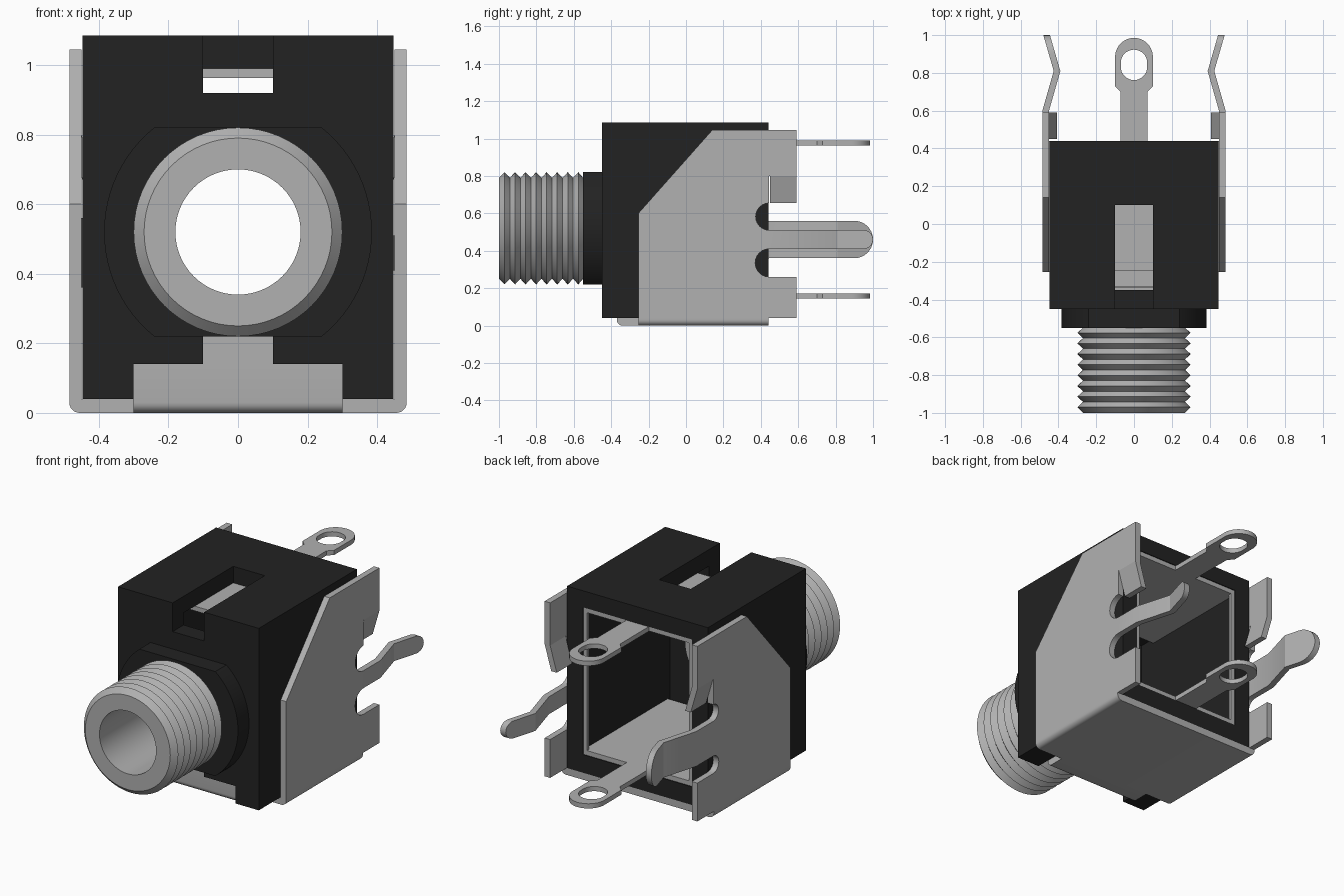
import bpy, bmesh, math
from mathutils import Vector

if "Cube" in bpy.data.objects:
    bpy.data.objects.remove(bpy.data.objects["Cube"], do_unlink=True)


def material(name, rgb):
    m = bpy.data.materials.new(name)
    m.use_nodes = True
    m.diffuse_color = (*rgb, 1)
    b = m.node_tree.nodes["Principled BSDF"]
    b.inputs["Base Color"].default_value = (*rgb, 1)
    b.inputs["Roughness"].default_value = 0.6
    return m


METAL = material("light_grey_metal", (0.44, 0.44, 0.44))
BLACK = material("black_plastic", (0.016, 0.016, 0.016))
AXIS = {"x": lambda u, v, w: (w, u, v),
        "y": lambda u, v, w: (u, w, v),
        "z": lambda u, v, w: (u, v, w)}
CZ = 0.52          # height of the socket axis
SEGS = 64


def arc(cu, cv, r, a0, a1, n=12):
    return [(cu + r * math.cos(math.radians(a0 + (a1 - a0) * i / n)),
             cv + r * math.sin(math.radians(a0 + (a1 - a0) * i / n))) for i in range(n + 1)]


def circle(cu, cv, r):
    return arc(cu, cv, r, 0, 360, SEGS)[:-1]


def finish(name, bm, mat):
    bmesh.ops.remove_doubles(bm, verts=bm.verts, dist=1e-5)
    bmesh.ops.recalc_face_normals(bm, faces=bm.faces)
    me = bpy.data.meshes.new(name)
    bm.to_mesh(me)
    bm.free()
    me.materials.clear()
    me.materials.append(mat)
    ob = bpy.data.objects.new(name, me)
    bpy.context.collection.objects.link(ob)
    return ob


def smooth(ob):
    bpy.ops.object.select_all(action="DESELECT")
    ob.select_set(True)
    bpy.context.view_layer.objects.active = ob
    bpy.ops.object.shade_smooth_by_angle(angle=math.radians(30))


def prism(name, loops, lo, hi, axis, mat, bend=None, cuts=()):
    """Extrude a flat outline (with optional holes) along an axis, then bend it in x."""
    cu = bpy.data.curves.new(name, "CURVE")
    cu.dimensions, cu.fill_mode, cu.extrude = "2D", "BOTH", abs(hi - lo) / 2
    for pts in loops:
        sp = cu.splines.new("POLY")
        sp.points.add(len(pts) - 1)
        for p, (u, v) in zip(sp.points, pts):
            p.co = (u, v, 0, 1)
        sp.use_cyclic_u = True
    tmp = bpy.data.objects.new(name + "_outline", cu)
    bpy.context.collection.objects.link(tmp)
    dg = bpy.context.evaluated_depsgraph_get()
    me = bpy.data.meshes.new_from_object(tmp.evaluated_get(dg))
    bpy.data.objects.remove(tmp, do_unlink=True)
    bpy.data.curves.remove(cu)
    bm = bmesh.new()
    bm.from_mesh(me)
    bpy.data.meshes.remove(me)
    bmesh.ops.remove_doubles(bm, verts=bm.verts, dist=1e-5)
    for v in bm.verts:
        v.co = Vector(AXIS[axis](v.co.x, v.co.y, v.co.z + (lo + hi) / 2))
    for y in cuts:
        bmesh.ops.bisect_plane(bm, geom=bm.verts[:] + bm.edges[:] + bm.faces[:],
                               plane_co=(0, y, 0), plane_no=(0, 1, 0))
    if bend:
        for v in bm.verts:
            v.co.x += bend(v.co.y)
    ob = finish(name, bm, mat)
    smooth(ob)
    return ob


def box(name, x, y, z, mat):
    bm = bmesh.new()
    bmesh.ops.create_cube(bm, size=1)
    for v in bm.verts:
        v.co = [lo + (hi - lo) * (c + 0.5) for c, (lo, hi) in zip(v.co, (x, y, z))]
    return finish(name, bm, mat)


# Housing: a box hollowed from the back, with top slot, lower notches and bore
body = box("housing", (-0.447, 0.447), (-0.45, 0.44), (0.04, 1.085), BLACK)
cutters = [
    box("cut_cavity", (-0.347, 0.347), (-0.35, 0.6), (0.144, 0.99), BLACK),
    box("cut_top_slot", (-0.1, 0.1), (-0.6, 0.1), (0.92, 1.3), BLACK),
    box("cut_lip_notch", (-0.3, 0.3), (-0.6, -0.33), (-0.1, 0.14), BLACK),
    box("cut_tab_notch", (-0.1, 0.1), (-0.6, -0.32), (-0.05, 0.22), BLACK),
    prism("cut_bore", [circle(0, CZ, 0.25)], -0.6, -0.3, "y", BLACK),
]
for c in cutters:
    c.hide_render = True
    mod = body.modifiers.new(c.name, "BOOLEAN")
    mod.operation, mod.solver, mod.object = "DIFFERENCE", "EXACT", c
dg = bpy.context.evaluated_depsgraph_get()
solid = bpy.data.meshes.new_from_object(body.evaluated_get(dg))
body.modifiers.clear()
body.data = solid
solid.materials.clear()
solid.materials.append(BLACK)
for c in cutters:
    bpy.data.objects.remove(c, do_unlink=True)

# Collar with two flats behind the thread
half = math.degrees(math.asin(0.3 / 0.385))
collar = arc(0, CZ, 0.385, -half, half, 24) + arc(0, CZ, 0.385, 180 - half, 180 + half, 24)
prism("collar", [collar, circle(0, CZ, 0.25)], -0.55, -0.45, "y", BLACK)

# Threaded barrel, turned around the socket axis
profile = [(0.18, -1.0), (0.27, -1.0)]
pitch = 0.0563
for i in range(8):
    y = -0.97 + i * pitch
    profile += [(0.3, y), (0.27, min(y + pitch / 2, -0.55))]
profile += [(0.27, -0.545), (0.25, -0.545), (0.25, -0.35), (0.18, -0.35)]
bm = bmesh.new()
rings = [[bm.verts.new((u, y, v)) for u, v in circle(0, CZ, r)] for r, y in profile]
for a, b in zip(rings, rings[1:] + rings[:1]):
    for i in range(SEGS):
        j = (i + 1) % SEGS
        bm.faces.new((a[i], a[j], b[j], b[i]))
smooth(finish("threaded_barrel", bm, METAL))

# Contact plates with eyelet terminals
for name, front, z in (("upper_contact", -0.25, 0.963), ("lower_contact", -0.33, 0.144)):
    right = [(0.347, front), (0.347, 0.435), (0.071, 0.435), (0.071, 0.7), (0.1, 0.73)]
    outline = right + arc(0, 0.885, 0.1, 0, 180, 20) + [(-x, y) for x, y in reversed(right)]
    eye = arc(0, 0.853, 0.07, 0, 180, 16) + arc(0, 0.832, 0.07, 180, 360, 16)
    prism(name, [outline, eye], z, z + 0.027, "z", METAL)

# Bracket floor with rounded lower edges, and the front lip with its tab
floor = ([(0.485, 0.04), (-0.485, 0.04)] + arc(-0.455, 0.03, 0.03, 180, 270, 6)
         + arc(0.455, 0.03, 0.03, 270, 360, 6))
prism("bracket_floor", [floor], -0.255, 0.44, "y", METAL)
lip = ([(-0.255, 0.04), (-0.335, 0.04), (-0.335, 0.14), (-0.37, 0.14)]
       + arc(-0.34, 0.03, 0.03, 180, 270, 6) + [(-0.255, 0)])
prism("bracket_lip", [lip], -0.3, 0.3, "x", METAL)
box("bracket_tab", (-0.1, 0.1), (-0.37, -0.335), (0.14, 0.22), METAL)


def prong_bend(y):
    if y <= 0.6:
        return 0
    if y <= 0.81:
        return 0.06 * (y - 0.6) / 0.21
    return 0.06 - 0.055 * (y - 0.81) / 0.19


# Bracket sides: one narrow and one wide bent prong, plus inward flaps and rim strips
PZ = 0.46
for side, s, w in (("left", 1, 0.05), ("right", -1, 0.1)):
    r_up, r_low = (0.655 - PZ - w) / 2, (PZ - w - 0.26) / 2
    outline = [(-0.255, 0.04), (-0.255, 0.6), (0.14, 1.045), (0.59, 1.045),
               (0.59, 0.8), (0.445, 0.8)]
    outline += arc(0.445, 0.655 - r_up, r_up, 90, 270)
    outline += arc(1 - w, PZ, w, 90, -90, 16)
    outline += arc(0.445, 0.26 + r_low, r_low, 90, 270)
    outline += [(0.59, 0.26), (0.59, 0.04)]
    prism(side + "_bracket_side", [outline], s * 0.45, s * 0.485, "x", METAL,
          bend=lambda y, s=s: -s * prong_bend(y), cuts=(0.6, 0.81))
    flap = [(s * 0.485, 0.8), (s * 0.45, 0.8), (s * 0.408, 0.655), (s * 0.443, 0.655)]
    prism(side + "_bracket_flap", [flap], 0.45, 0.59, "y", METAL)
    box(side + "_rim_strip", sorted((s * 0.325, s * 0.347)), (0.415, 0.435),
        (0.171, 0.963), METAL)
